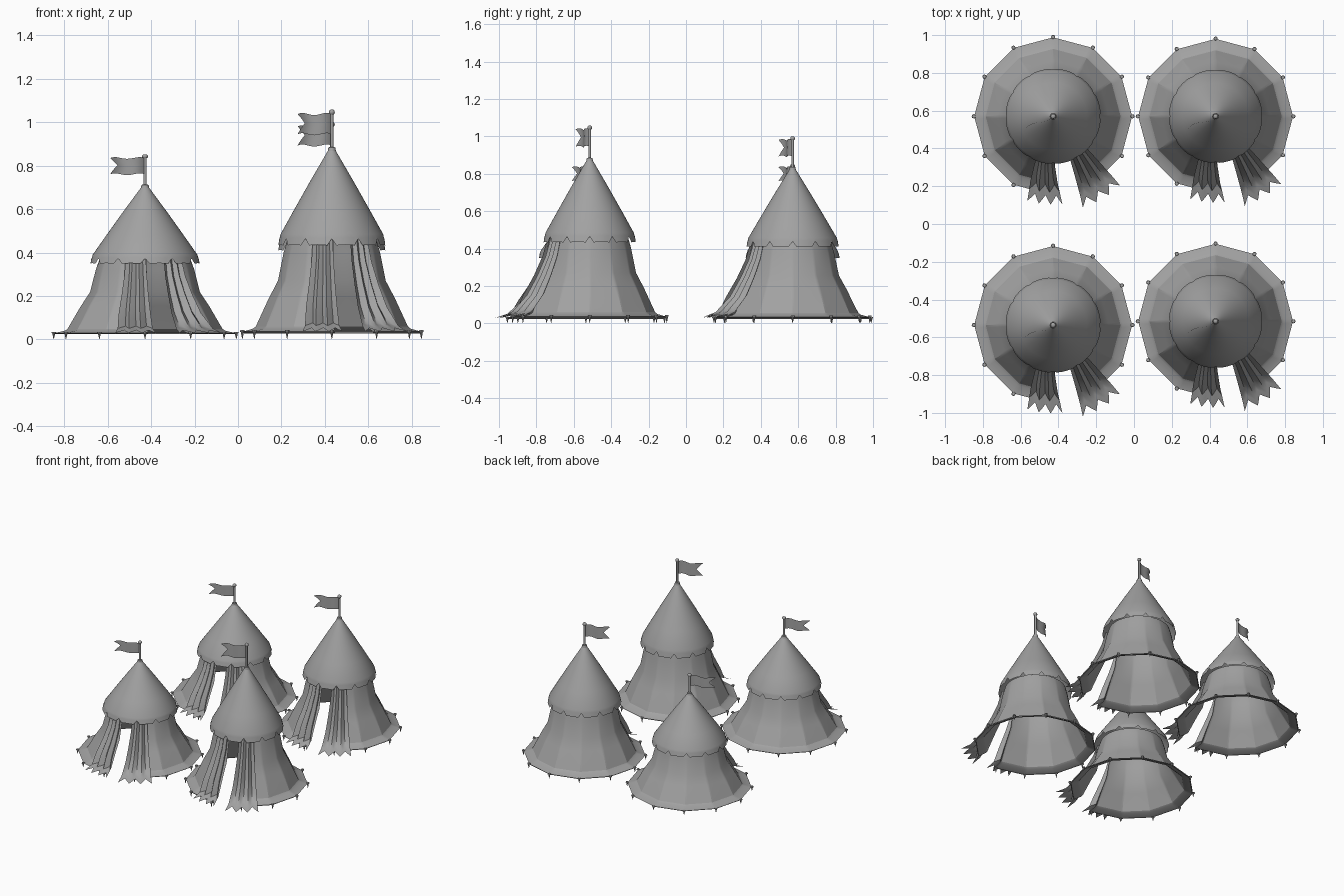
import bpy
import bmesh
from math import sin, cos, pi, radians, floor

cube = bpy.data.objects.get("Cube")
if cube:
    bpy.data.objects.remove(cube, do_unlink=True)

canvas = bpy.data.materials.new("grey_canvas")
canvas.use_nodes = True
GREY = (0.36, 0.36, 0.36, 1)
canvas.diffuse_color = GREY
canvas.node_tree.nodes["Principled BSDF"].inputs["Base Color"].default_value = GREY

SIDES = 12
STEP = 360 / SIDES


def finish(bm, name, angle=28):
    """Turn a bmesh into a smooth-shaded mesh with sharp creases."""
    me = bpy.data.meshes.new(name)
    bm.to_mesh(me)
    bm.free()
    me.materials.append(canvas)
    for p in me.polygons:
        p.use_smooth = True
    me.set_sharp_from_angle(angle=radians(angle))
    return me


def sheet(name, cols, rows, point, closed=False, angle=28):
    """Grid surface; point(u, v) takes column and row numbers."""
    bm = bmesh.new()
    grid = [[bm.verts.new(point(u, v)) for v in range(rows)] for u in range(cols)]
    for u in range(cols if closed else cols - 1):
        a, b = grid[u], grid[(u + 1) % cols]
        for v in range(rows - 1):
            bm.faces.new((a[v], b[v], b[v + 1], a[v + 1]))
    return finish(bm, name, angle)


def polar(deg, r, z):
    return (r * cos(radians(deg)), r * sin(radians(deg)), z)


def flat_side(deg):
    """Radius factor that turns a circle into a twelve-sided outline."""
    return cos(radians(STEP / 2)) / cos(radians(deg % STEP - STEP / 2))


def curve(profile, t):
    """Linear lookup along a list of (radius, height) points."""
    x = t * (len(profile) - 1)
    i = min(int(x), len(profile) - 2)
    f = x - i
    return [p + (q - p) * f for p, q in zip(profile[i], profile[i + 1])]


# Wall: round at the top, twelve-sided at the skirt, open at the door
WALL = [(0.205, 0.46), (0.222, 0.40), (0.248, 0.27), (0.29, 0.19),
        (0.35, 0.06), (0.362, 0.05), (0.41, 0.036), (0.405, 0.03)]


def wall_point(u, v):
    deg = -62 + 2 * u
    r, z = WALL[v]
    blend = min(1, v / 3)
    return polar(deg, r * (1 + (flat_side(deg) - 1) * blend), z)


# Roof: cone with a hanging valance notched at every seam
ROOF = [(0.012, 0.878), (0.022, 0.862), (0.1, 0.728), (0.175, 0.595),
        (0.236, 0.485), (0.24, 0.468), (0.247, 0.43)]


def roof_point(u, v):
    deg = u * 2.5
    r, z = ROOF[v]
    if v == len(ROOF) - 1:
        seam = abs((deg + STEP / 2) % STEP - STEP / 2)
        notch = max(0, 1 - seam / 5)
        z += 0.034 * notch + 0.006 * sin(pi * (deg % STEP) / STEP)
        r -= 0.005 * notch
    return polar(deg, r, z)


# Door drapes: folded cloth pulled aside, flaring out towards the ground
def drape(name, top, bottom, reach, folds):
    profile = [(0.218, 0.46), (0.243, 0.36), (0.285, 0.26), (0.34, 0.155),
               (reach - 0.06, 0.07), (reach, 0.045)]
    cols, rows = folds * 4 + 1, 11

    def point(u, v):
        s, t = u / (cols - 1), v / (rows - 1)
        r, z = curve(profile, t)
        a = top[0] + (top[1] - top[0]) * s
        b = bottom[0] + (bottom[1] - bottom[0]) * s
        fold = cos(2 * pi * folds * s)
        r += fold * (0.006 + 0.018 * t)
        return polar(a + (b - a) * t, r, z - 0.008 * t * fold)
    return sheet(name, cols, rows, point, angle=40)


# Swallow-tailed flag with a light ripple
def flag_point(u, v):
    s, t = u / 12, v / 4
    tail = 1 - 0.24 * (1 - abs(2 * t - 1))
    d = s * tail
    ripple = 0.009 * sin(d * 2.2 * pi)
    return (-0.16 * d + 0.4 * ripple, -0.07 * d - 0.9 * ripple,
            0.945 + 0.093 * t + 0.005 * sin(d * 3 * pi))


# Pole with a ball on top and a collar at the roof tip
def pole_mesh():
    bm = bmesh.new()
    rings = [(0.02, 0.862), (0.016, 0.884), (0.0075, 0.886), (0.0075, 1.04)]
    ball = [(0.0135 * sin(k * pi / 8), 1.046 - 0.0135 * cos(k * pi / 8))
            for k in range(2, 8)]
    loops = [[bm.verts.new(polar(a * 36, r, z)) for a in range(10)]
             for r, z in rings + ball]
    for low, high in zip(loops, loops[1:]):
        for i in range(10):
            j = (i + 1) % 10
            bm.faces.new((low[i], low[j], high[j], high[i]))
    bm.faces.new(loops[-1])
    return finish(bm, "flag_pole", 40)


# Pegs round the hem: a flat head over a pointed spike
def pegs_mesh():
    bm = bmesh.new()
    for k in range(SIDES):
        x, y, _ = polar(k * STEP, 0.412, 0)
        for r_low, r_high, z_low, z_high in ((0.001, 0.007, 0.003, 0.036),
                                             (0.011, 0.009, 0.036, 0.044)):
            made = bmesh.ops.create_cone(bm, cap_ends=True, segments=8, radius1=r_low,
                                         radius2=r_high, depth=z_high - z_low)
            bmesh.ops.translate(bm, verts=made["verts"],
                                vec=(x, y, (z_low + z_high) / 2))
    return finish(bm, "pegs", 40)


parts = {
    "wall": sheet("wall", 168, len(WALL), wall_point, angle=24),
    "roof": sheet("roof", 144, len(ROOF), roof_point, closed=True),
    "right_drape": drape("right_drape", (-113, -89), (-107, -84), 0.435, 3),
    "left_drape": drape("left_drape", (-68, -43), (-72, -46), 0.475, 3),
    "flag": sheet("flag", 13, 5, flag_point, angle=60),
    "flag_pole": pole_mesh(),
    "pegs": pegs_mesh(),
}

# Four tents share the parts, at different widths and heights
TENTS = {
    "front_right": (-0.428, -0.535, 1.02, 0.805),
    "back_right": (-0.428, 0.57, 1.02, 0.805),
    "front_left": (0.432, -0.515, 1.0, 1.0),
    "back_left": (0.432, 0.57, 1.0, 0.945),
}
for tent, (x, y, width, height) in TENTS.items():
    for part, mesh in parts.items():
        ob = bpy.data.objects.new(f"{tent}_tent_{part}", mesh)
        ob.location = (x, y, 0)
        ob.scale = (width, width, height)
        bpy.context.collection.objects.link(ob)
